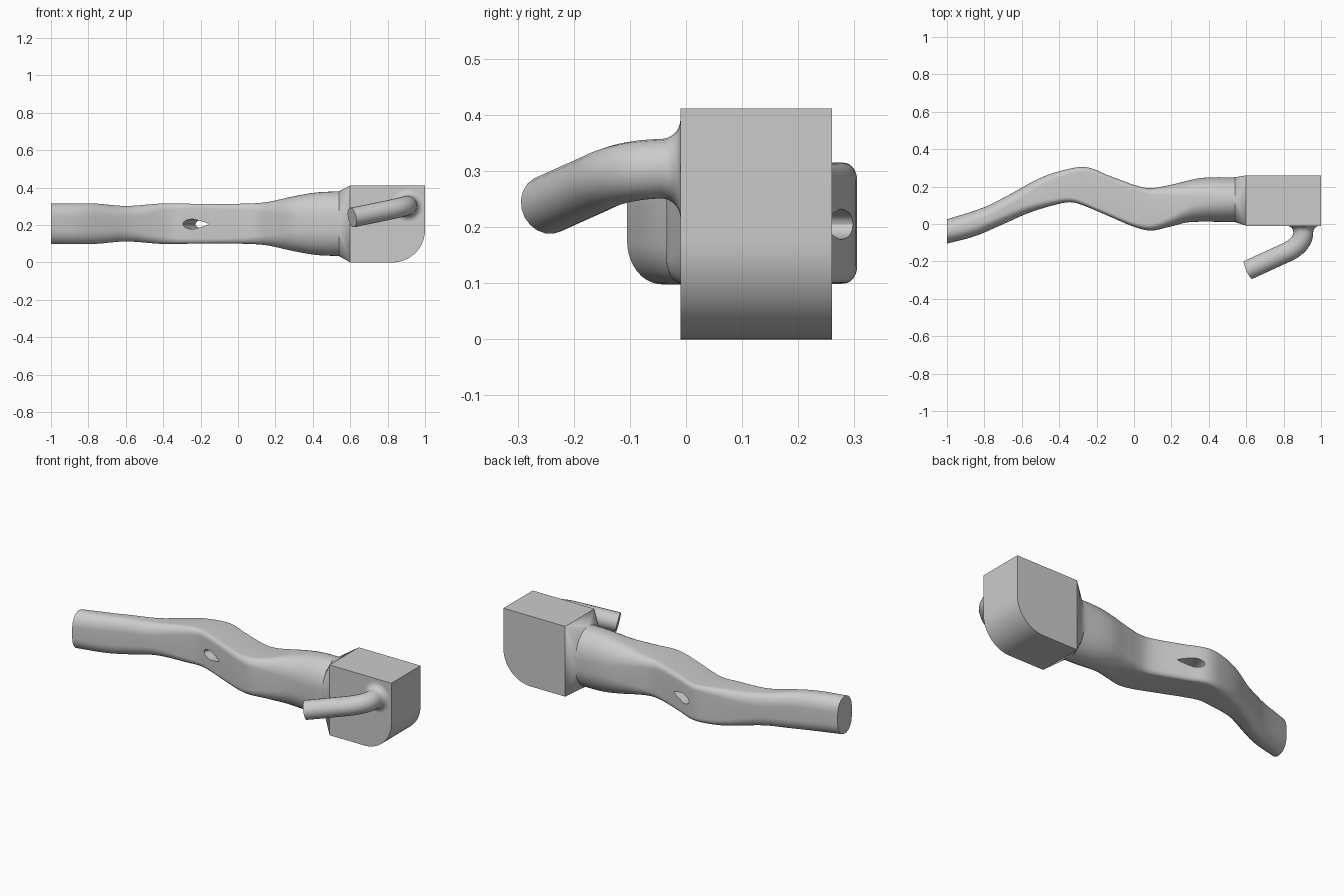
import bpy, bmesh, math
from mathutils import Vector

cube = bpy.data.objects.get("Cube")
if cube:
    bpy.data.objects.remove(cube, do_unlink=True)

grey = bpy.data.materials.new("plain grey")
grey.use_nodes = True
grey.diffuse_color = (0.6, 0.6, 0.6, 1)
grey.node_tree.nodes["Principled BSDF"].inputs["Base Color"].default_value = grey.diffuse_color


def activate(obj):
    bpy.ops.object.select_all(action="DESELECT")
    obj.select_set(True)
    bpy.context.view_layer.objects.active = obj


def finish(obj):
    activate(obj)
    obj.data.materials.clear()
    obj.data.materials.append(grey)
    bpy.ops.object.shade_smooth_by_angle(angle=math.radians(30))


def loft(name, rings):
    """Skin a list of equal closed rings and cap both ends."""
    bm = bmesh.new()
    loops = [[bm.verts.new(p) for p in ring] for ring in rings]
    count = len(loops[0])
    for a, b in zip(loops, loops[1:]):
        for i in range(count):
            j = (i + 1) % count
            bm.faces.new((a[i], a[j], b[j], b[i]))
    bm.faces.new(loops[0])
    bm.faces.new(loops[-1])
    bmesh.ops.remove_doubles(bm, verts=bm.verts, dist=1e-5)
    bmesh.ops.recalc_face_normals(bm, faces=bm.faces)
    mesh = bpy.data.meshes.new(name)
    bm.to_mesh(mesh)
    bm.free()
    obj = bpy.data.objects.new(name, mesh)
    bpy.context.collection.objects.link(obj)
    return obj


def smooth_value(keys, x):
    """Cubic interpolation through (x, value) keys."""
    def slope(i):
        a, b = keys[max(i - 1, 0)], keys[min(i + 1, len(keys) - 1)]
        return (b[1] - a[1]) / (b[0] - a[0])
    k = 0
    while k < len(keys) - 2 and x > keys[k + 1][0]:
        k += 1
    (xa, va), (xb, vb) = keys[k], keys[k + 1]
    h = xb - xa
    t = (x - xa) / h
    s = 1 - t
    return (va * (1 + 2 * t) * s * s + h * slope(k) * t * s * s
            + vb * t * t * (3 - 2 * t) - h * slope(k + 1) * t * t * s)


# Handle: rounded section swept along x, its outline given by edge keys
back_edge = [(-1, .025), (-.8, .09), (-.66, .16), (-.5, .247), (-.36, .292), (-.25, .303),
             (-.13, .257), (.03, .2), (.1, .192), (.22, .215), (.36, .246), (.54, .25)]
front_edge = [(-1, -.105), (-.85, -.065), (-.72, -.01), (-.56, .06), (-.4, .108), (-.33, .116),
              (-.26, .095), (-.13, .04), (0, -.015), (.09, -.035), (.19, -.015), (.3, .01), (.54, .01)]
half_height = [(-1, .109), (-.77, .108), (-.6, .095), (-.4, .108), (-.2, .106), (.02, .107),
               (.15, .115), (.3, .147), (.42, .167), (.54, .173)]
corner = [(-1, .062), (-.6, .05), (-.3, .024), (0, .026), (.15, .045), (.35, .1), (.54, .118)]
MID_Z = .207
STEPS = 10


def section(x, y0, y1, z0, z1, r):
    ring = []
    rz = min(r * 1.25, (z1 - z0) / 2)
    for k, (sy, sz) in enumerate([(1, 1), (-1, 1), (-1, -1), (1, -1)]):
        cy = (y1 - r) if sy > 0 else (y0 + r)
        cz = (z1 - rz) if sz > 0 else (z0 + rz)
        for i in range(STEPS + 1):
            a = math.pi / 2 * (k + i / STEPS)
            ring.append((x, cy + r * math.cos(a), cz + rz * math.sin(a)))
    return ring


rings = []
N = 90
for n in range(N + 1):
    x = -1 + 1.54 * n / N
    h = smooth_value(half_height, x)
    y0, y1 = smooth_value(front_edge, x), smooth_value(back_edge, x)
    r = min(smooth_value(corner, x), (y1 - y0) / 2 - .001)
    rings.append(section(x, y0, y1, MID_Z - h, MID_Z + h, r))
# Flared collar meeting the square block
rings.append(section(.6, -.01, .26, 0, .411, 0))
handle = loft("handle", rings)

# Teardrop hole through the handle, square to its sloping side
along, through = Vector((.94, -.34, 0)), Vector((.34, .94, 0))
origin = Vector((-.24, .085, .205))
outline = []
for i in range(24):
    a = math.tau * i / 24
    u, w = math.cos(a), math.sin(a)
    if u > 0:
        outline.append((.09 * (1 - abs(w) ** 1.3), .027 * w))
    else:
        outline.append((.06 * u, .027 * w))
cutter = loft("hole_cutter", [[origin + along * u + through * d + Vector((0, 0, w))
                               for u, w in outline] for d in (-.15, .35)])
cut = handle.modifiers.new("hole", "BOOLEAN")
cut.operation = "DIFFERENCE"
cut.solver = "EXACT"
cut.object = cutter
activate(handle)
bpy.ops.object.modifier_apply(modifier=cut.name)
bpy.data.objects.remove(cutter, do_unlink=True)
finish(handle)

# Block with one rounded lower corner
R = .175
profile = [(.6, 0), (.6, .411), (1, .411)]
for i in range(17):
    a = math.pi / 2 * i / 16
    profile.append((1 - R + R * math.cos(a), R - R * math.sin(a)))
finish(loft("end_block", [[(x, y, z) for x, z in profile] for y in (-.01, .26)]))

# Bent peg with a filleted root
FILLET, PEG = .035, .053
path = [(Vector((.905, .01, .304)), PEG + FILLET)]
for i in range(9):
    a = math.pi / 2 * i / 8
    d = FILLET * (1 - math.cos(a))
    path.append((Vector((.905, -.01 - d, .304)), PEG + FILLET * (1 - math.sin(a))))
start, bend, end = path[-1][0], Vector((.905, -.115, .302)), Vector((.8, -.159, .279))
for i in range(1, 17):
    t = i / 16
    path.append((start * (1 - t) ** 2 + bend * 2 * t * (1 - t) + end * t * t, PEG))
path.append((Vector((.61, -.246, .24)), PEG))

curve = bpy.data.curves.new("peg", "CURVE")
curve.dimensions = "3D"
curve.bevel_depth = 1
curve.bevel_resolution = 8
curve.use_fill_caps = True
spline = curve.splines.new("POLY")
spline.points.add(len(path) - 1)
for point, (co, radius) in zip(spline.points, path):
    point.co = (*co, 1)
    point.radius = radius
peg = bpy.data.objects.new("peg", curve)
bpy.context.collection.objects.link(peg)
activate(peg)
bpy.ops.object.convert(target="MESH")
peg = bpy.context.object
# Weld the cap rims so the tube is closed
bm = bmesh.new()
bm.from_mesh(peg.data)
bmesh.ops.remove_doubles(bm, verts=bm.verts, dist=1e-5)
bmesh.ops.recalc_face_normals(bm, faces=bm.faces)
bm.to_mesh(peg.data)
bm.free()
finish(peg)
